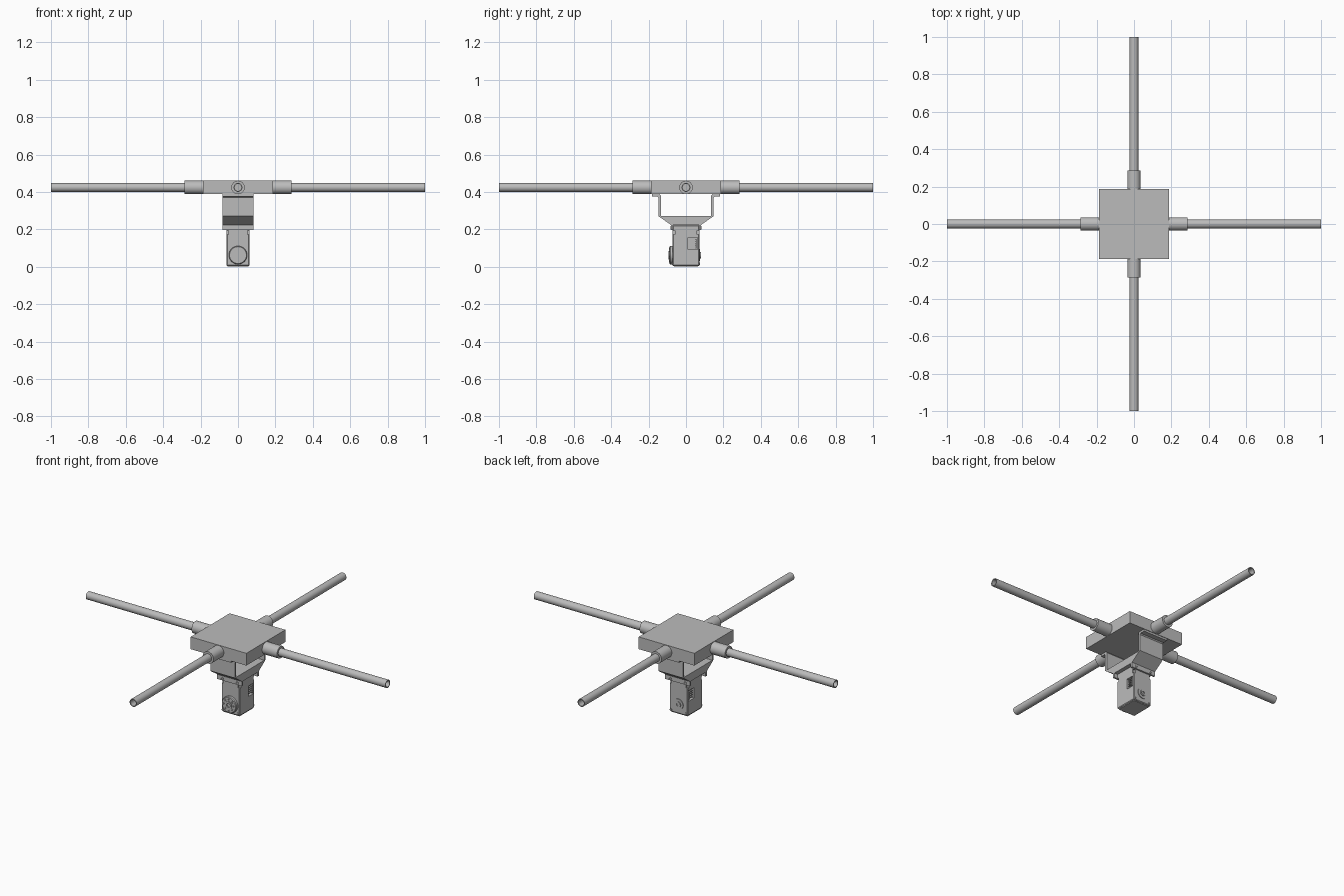
import bpy, bmesh, math
from mathutils import Matrix, Vector

cube = bpy.data.objects.get("Cube")
if cube:
    bpy.data.objects.remove(cube, do_unlink=True)

grey = bpy.data.materials.new("plain_grey")
grey.use_nodes = True
grey.diffuse_color = (0.5, 0.5, 0.5, 1)
grey.node_tree.nodes["Principled BSDF"].inputs["Base Color"].default_value = (0.5, 0.5, 0.5, 1)


def finish(name, bm, smooth=False):
    bmesh.ops.recalc_face_normals(bm, faces=bm.faces[:])
    mesh = bpy.data.meshes.new(name)
    bm.to_mesh(mesh)
    bm.free()
    mesh.materials.append(grey)
    ob = bpy.data.objects.new(name, mesh)
    bpy.context.collection.objects.link(ob)
    if smooth:
        bpy.ops.object.select_all(action='DESELECT')
        ob.select_set(True)
        bpy.context.view_layer.objects.active = ob
        bpy.ops.object.shade_smooth_by_angle(angle=math.radians(35))
    return ob


def box(name, low, high, bevel=0):
    low, high = Vector(low), Vector(high)
    bm = bmesh.new()
    size = Matrix.Diagonal((*(high - low), 1))
    bmesh.ops.create_cube(bm, size=1, matrix=Matrix.Translation((low + high) / 2) @ size)
    if bevel:
        bmesh.ops.bevel(bm, geom=bm.edges[:], offset=bevel, segments=1, affect='EDGES')
    return finish(name, bm)


def lathe(name, profile, origin, direction, steps=32):
    """Turn a closed (radius, distance) profile around an axis."""
    bm = bmesh.new()
    verts = [bm.verts.new((r, 0, h)) for r, h in profile]
    edges = [bm.edges.new((v, verts[i - 1])) for i, v in enumerate(verts)]
    bmesh.ops.spin(bm, geom=verts + edges, cent=(0, 0, 0), axis=(0, 0, 1),
                   angle=math.tau, steps=steps, use_merge=True)
    bmesh.ops.remove_doubles(bm, verts=bm.verts[:], dist=0.00005)
    turn = Vector((0, 0, 1)).rotation_difference(Vector(direction)).to_matrix().to_4x4()
    bm.transform(Matrix.Translation(origin) @ turn)
    return finish(name, bm, True)


def tube(name, outer, inner, start, end, origin, direction, steps=32):
    profile = [(inner, start), (outer, start), (outer, end), (inner, end)]
    return lathe(name, profile, origin, direction, steps)


def prism(name, outline, half_width):
    """Extrude a (y, z) outline across x."""
    bm = bmesh.new()
    face = bm.faces.new([bm.verts.new((-half_width, y, z)) for y, z in outline])
    out = bmesh.ops.extrude_face_region(bm, geom=[face])
    moved = [g for g in out["geom"] if isinstance(g, bmesh.types.BMVert)]
    bmesh.ops.translate(bm, verts=moved, vec=(2 * half_width, 0, 0))
    return finish(name, bm)


def cut(target, cutter):
    mod = target.modifiers.new("cut", 'BOOLEAN')
    mod.operation, mod.solver, mod.object = 'DIFFERENCE', 'EXACT', cutter
    bpy.context.view_layer.objects.active = target
    bpy.ops.object.modifier_apply(modifier=mod.name)
    bpy.data.objects.remove(cutter, do_unlink=True)


# Central block with four socketed tubes
HALF, AXIS_Z = 0.186, 0.424
box("center_block", (-HALF, -HALF, 0.388), (HALF, HALF, 0.462))
for side, direction in {"left": (1, 0, 0), "right": (-1, 0, 0),
                        "front": (0, -1, 0), "back": (0, 1, 0)}.items():
    tube(side + "_socket", 0.036, 0.0235, HALF - 0.004, 0.285, (0, 0, AXIS_Z), direction)
    tube(side + "_arm", 0.0235, 0.0185, HALF - 0.004, 1.0, (0, 0, AXIS_Z), direction)

# Mounting bracket: flanged legs on a tapered saddle with clamping tabs
BRACKET = 0.082
prism("bracket_saddle", [(-0.147, 0.27), (0.147, 0.27), (0.078, 0.222), (-0.078, 0.222)], BRACKET)
for side, s in (("front", -1), ("back", 1)):
    prism(side + "_bracket_leg",
          [(s * y, z) for y, z in ((0.134, 0.268), (0.147, 0.27), (0.147, 0.37), (0.153, 0.376),
                                   (0.183, 0.376), (0.183, 0.389), (0.142, 0.389), (0.134, 0.38))],
          BRACKET)
    prism(side + "_bracket_tab",
          [(s * y, z) for y, z in ((0.07, 0.196), (0.081, 0.196), (0.081, 0.224), (0.07, 0.224))],
          BRACKET)
    for x in (-0.05, 0.05):
        tube(side + "_tab_screw", 0.009, 0.004, 0.075, 0.084, (x, 0, 0.208), (0, s, 0), 16)

# Servo body with connector pockets and notched upper corners
servo = box("servo_body", (-0.061, -0.071, 0.004), (0.061, 0.071, 0.223), 0.004)
for s in (-1, 1):
    xs = sorted((s * 0.042, s * 0.08))
    cut(servo, box("pocket_cutter", (xs[0], 0.012, 0.092), (xs[1], 0.062, 0.155)))
    for t in (-1, 1):
        xs, ys = sorted((s * 0.05, s * 0.08)), sorted((t * 0.06, t * 0.09))
        cut(servo, box("notch_cutter", (xs[0], ys[0], 0.172), (xs[1], ys[1], 0.194)))

# Connector shells with rows of pins
for side, s in (("left", 1), ("right", -1)):
    def side_box(name, near, far, y0, y1, z0, z1):
        xs = sorted((s * near, s * far))
        box(side + name, (xs[0], y0, z0), (xs[1], y1, z1))
    side_box("_connector", 0.04, 0.05, 0.018, 0.056, 0.098, 0.149)
    side_box("_connector_wall", 0.04, 0.06, 0.05, 0.056, 0.098, 0.149)
    for i in range(4):
        z = 0.104 + i * 0.0115
        side_box("_connector_pin", 0.045, 0.058, 0.022, 0.05, z, z + 0.004)

# Servo output horn on the front, idler hub on the back
HORN_Z = 0.062
lathe("servo_horn", [(0, 0.068), (0.049, 0.068), (0.049, 0.084), (0.045, 0.088),
                     (0.022, 0.088), (0.022, 0.093), (0.012, 0.093), (0.012, 0.086), (0, 0.086)],
      (0, 0, HORN_Z), (0, -1, 0))
for i in range(8):
    a = i * math.tau / 8
    tube("horn_hole_rim", 0.006, 0.0035, 0.084, 0.0905,
         (0.034 * math.cos(a), 0, HORN_Z + 0.034 * math.sin(a)), (0, -1, 0), 12)
lathe("idler_hub", [(0, 0.068), (0.032, 0.068), (0.032, 0.075), (0.018, 0.075),
                    (0.018, 0.08), (0.009, 0.08), (0.009, 0.074), (0, 0.074)],
      (0, 0, HORN_Z), (0, 1, 0))

# Case screws near the lower corners
for s in (-1, 1):
    for x in (-0.05, 0.05):
        tube("case_screw", 0.007, 0.003, 0.069, 0.0745, (x, 0, 0.0165), (0, s, 0), 12)

# Bottom cover strip that touches the ground plane
box("bottom_cover", (-0.055, -0.064, 0), (0.055, 0.064, 0.006))
